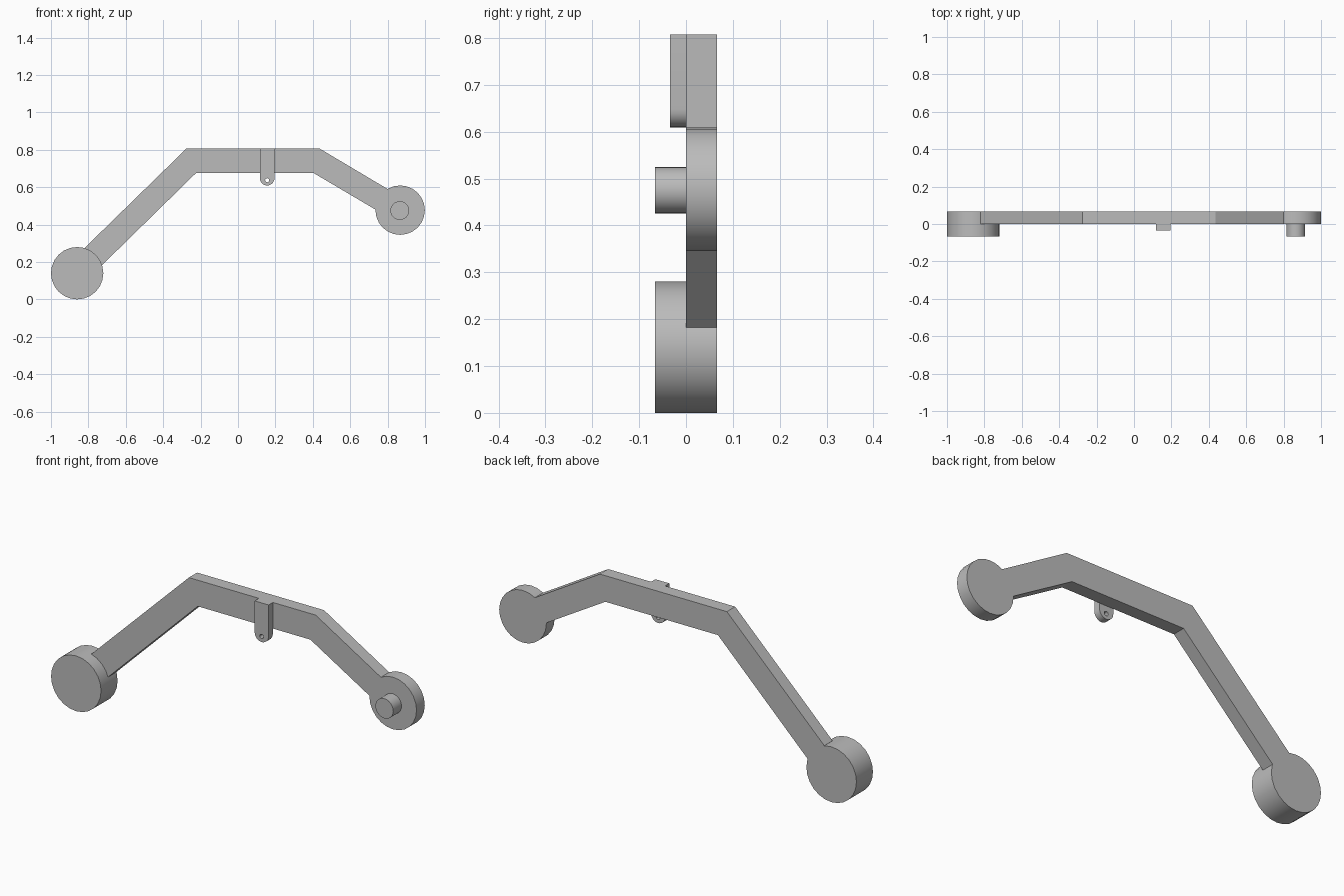
import bpy, bmesh
from math import pi, sin, cos, radians

cube = bpy.data.objects.get("Cube")
if cube:
    bpy.data.objects.remove(cube, do_unlink=True)

# One plain grey for the whole arm
grey = bpy.data.materials.new("plain grey")
grey.use_nodes = True
colour = (0.5, 0.5, 0.5, 1)
grey.diffuse_color = colour
grey.node_tree.nodes["Principled BSDF"].inputs["Base Color"].default_value = colour


def arc(x, z, r, start=0.0, sweep=2 * pi, steps=24):
    """Points along an arc; a full turn leaves out the repeated end."""
    count = steps if sweep >= 2 * pi else steps + 1
    return [(x + r * cos(start + sweep * i / steps),
             z + r * sin(start + sweep * i / steps)) for i in range(count)]


def plate(name, loops, front, back):
    """Fill the outlines (later loops are holes) and extrude from front to back."""
    bm = bmesh.new()
    edges = []
    for loop in loops:
        verts = [bm.verts.new((x, front, z)) for x, z in loop]
        edges += [bm.edges.new((v, verts[i - 1])) for i, v in enumerate(verts)]
    bmesh.ops.triangle_fill(bm, edges=edges, use_beauty=True)
    result = bmesh.ops.extrude_face_region(bm, geom=bm.faces[:])
    moved = [g for g in result["geom"] if isinstance(g, bmesh.types.BMVert)]
    bmesh.ops.translate(bm, verts=moved, vec=(0, back - front, 0))
    bmesh.ops.recalc_face_normals(bm, faces=bm.faces[:])
    mesh = bpy.data.meshes.new(name)
    bm.to_mesh(mesh)
    bm.free()
    mesh.materials.append(grey)
    obj = bpy.data.objects.new(name, mesh)
    bpy.context.collection.objects.link(obj)
    bpy.ops.object.select_all(action="DESELECT")
    obj.select_set(True)
    bpy.context.view_layer.objects.active = obj
    bpy.ops.object.shade_smooth_by_angle(angle=radians(30))
    return obj


T = 0.066

# Bent beam joining the two round ends
beam = [(-0.82, 0.275), (-0.275, 0.807), (0.435, 0.807), (0.80, 0.59),
        (0.74, 0.477), (0.405, 0.675), (-0.225, 0.675), (-0.73, 0.18)]
plate("bent_beam", [beam], 0, T)

# Thick lower disc, thin upper disc and its peg
plate("lower_disc", [arc(-0.86, 0.14, 0.14)], -T, T)
plate("upper_disc", [arc(0.867, 0.477, 0.132)], 0, T)
plate("pivot_peg", [arc(0.865, 0.475, 0.05)], -T, 0)

# Hanging tab with a rounded foot and a small hole
tab_x, tab_z, tab_r = 0.156, 0.648, 0.039
tab = arc(tab_x, tab_z, tab_r, pi, pi, 12)
tab += [(tab_x + tab_r, 0.807), (tab_x - tab_r, 0.807)]
plate("hanging_tab", [tab, arc(tab_x, 0.637, 0.011, steps=12)], -0.034, 0)
